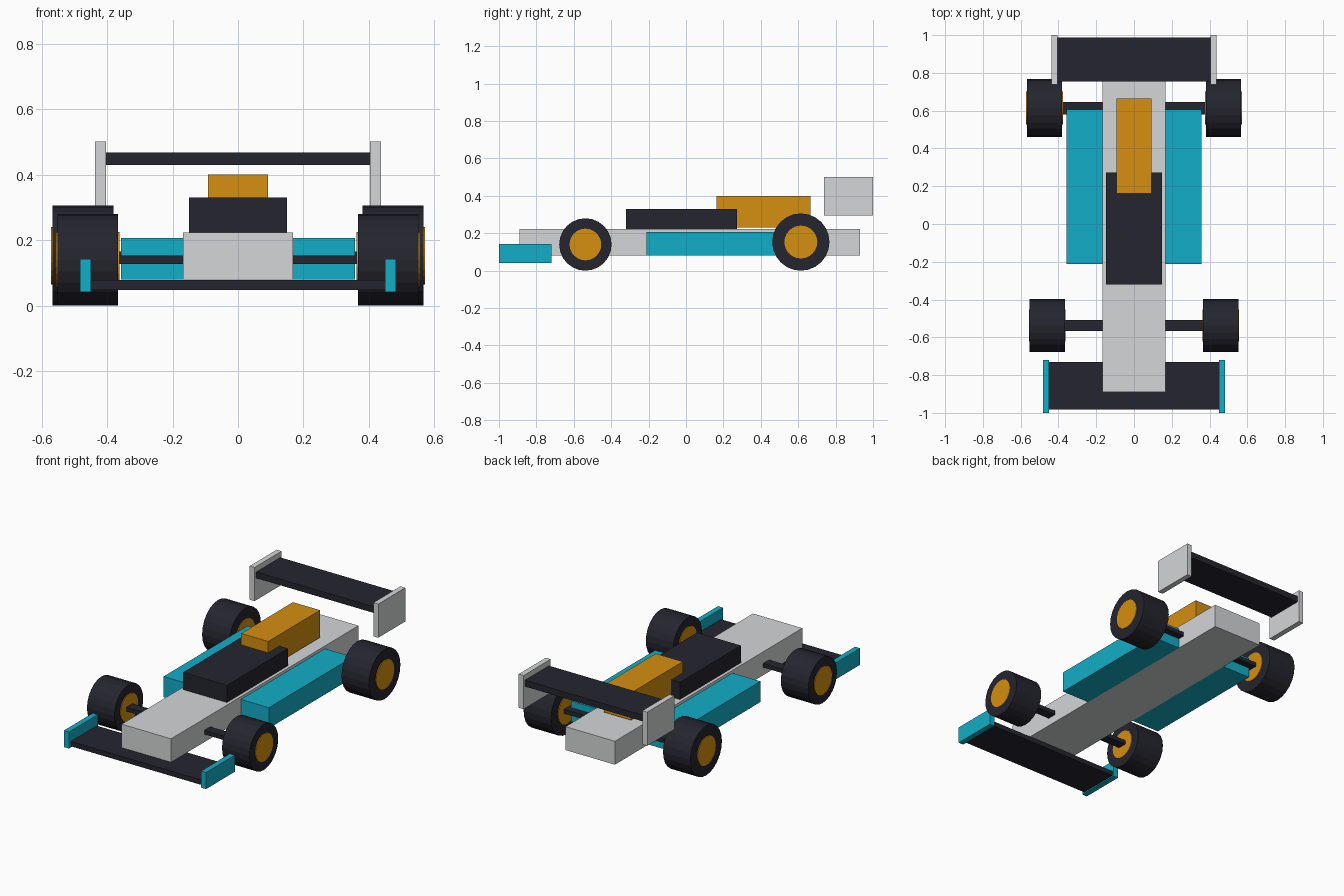
import bpy
import bmesh
from math import pi
from mathutils import Matrix, Vector

cube = bpy.data.objects.get("Cube")
if cube:
    bpy.data.objects.remove(cube, do_unlink=True)


def material(name, rgb):
    mat = bpy.data.materials.new(name)
    mat.use_nodes = True
    mat.diffuse_color = (*rgb, 1)
    mat.node_tree.nodes["Principled BSDF"].inputs["Base Color"].default_value = (*rgb, 1)
    return mat


GREY = material("light grey", (0.66, 0.67, 0.68))
DARK = material("dark navy", (0.018, 0.018, 0.028))
TEAL = material("teal", (0.006, 0.42, 0.57))
ORANGE = material("orange", (0.67, 0.275, 0.005))


def add_object(name, bm, mat):
    mesh = bpy.data.meshes.new(name)
    bm.to_mesh(mesh)
    bm.free()
    mesh.materials.append(mat)
    obj = bpy.data.objects.new(name, mesh)
    bpy.context.collection.objects.link(obj)
    return obj


def box(name, x, y, z, mat):
    """Box from (low, high) ranges on each axis."""
    bm = bmesh.new()
    size = [r[1] - r[0] for r in (x, y, z)]
    centre = Vector([(r[0] + r[1]) / 2 for r in (x, y, z)])
    bmesh.ops.create_cube(bm, size=1, matrix=Matrix.Translation(centre) @ Matrix.Diagonal((*size, 1)))
    return add_object(name, bm, mat)


def mirrored_box(name, x, y, z, mat):
    box("left_" + name, x, y, z, mat)
    box("right_" + name, (-x[1], -x[0]), y, z, mat)


def cylinder(name, x, y, z, radius, mat):
    """Flat-sided cylinder lying along x."""
    bm = bmesh.new()
    place = Matrix.Translation(((x[0] + x[1]) / 2, y, z)) @ Matrix.Rotation(pi / 2, 4, "Y")
    bmesh.ops.create_cone(bm, cap_ends=True, segments=24, radius1=radius, radius2=radius,
                          depth=x[1] - x[0], matrix=place)
    return add_object(name, bm, mat)


# Body, cockpit and engine cover
box("body", (-0.168, 0.168), (-0.89, 0.93), (0.08, 0.224), GREY)
box("cockpit", (-0.149, 0.149), (-0.32, 0.272), (0.224, 0.33), DARK)
box("engine_cover", (-0.092, 0.092), (0.162, 0.665), (0.232, 0.4), ORANGE)
mirrored_box("side_pod", (0.168, 0.358), (-0.212, 0.605), (0.08, 0.207), TEAL)

# Front wing
box("front_wing", (-0.45, 0.45), (-0.982, -0.73), (0.048, 0.078), DARK)
mirrored_box("front_endplate", (0.449, 0.483), (-1, -0.72), (0.041, 0.143), TEAL)

# Rear wing
box("rear_wing", (-0.405, 0.405), (0.754, 0.988), (0.43, 0.468), DARK)
mirrored_box("rear_endplate", (0.404, 0.437), (0.738, 1), (0.295, 0.502), GREY)

# Axles, tyres and hubs
for end, y, radius, hub_radius, inner, outer, half_depth in (
        ("front", -0.538, 0.14, 0.085, 0.366, 0.552, 0.029),
        ("rear", 0.614, 0.153, 0.088, 0.381, 0.567, 0.033)):
    box(end + "_axle", (-inner, inner), (y - half_depth, y + half_depth),
        (radius - 0.012, radius + 0.013), DARK)
    for side, sign in (("left", 1), ("right", -1)):
        name = end + "_" + side
        tyre = sorted((sign * inner, sign * outer))
        cylinder(name + "_tyre", tyre, y, radius, radius, DARK)
        cylinder(name + "_hub", (tyre[0] - 0.004, tyre[1] + 0.004), y, radius, hub_radius, ORANGE)
